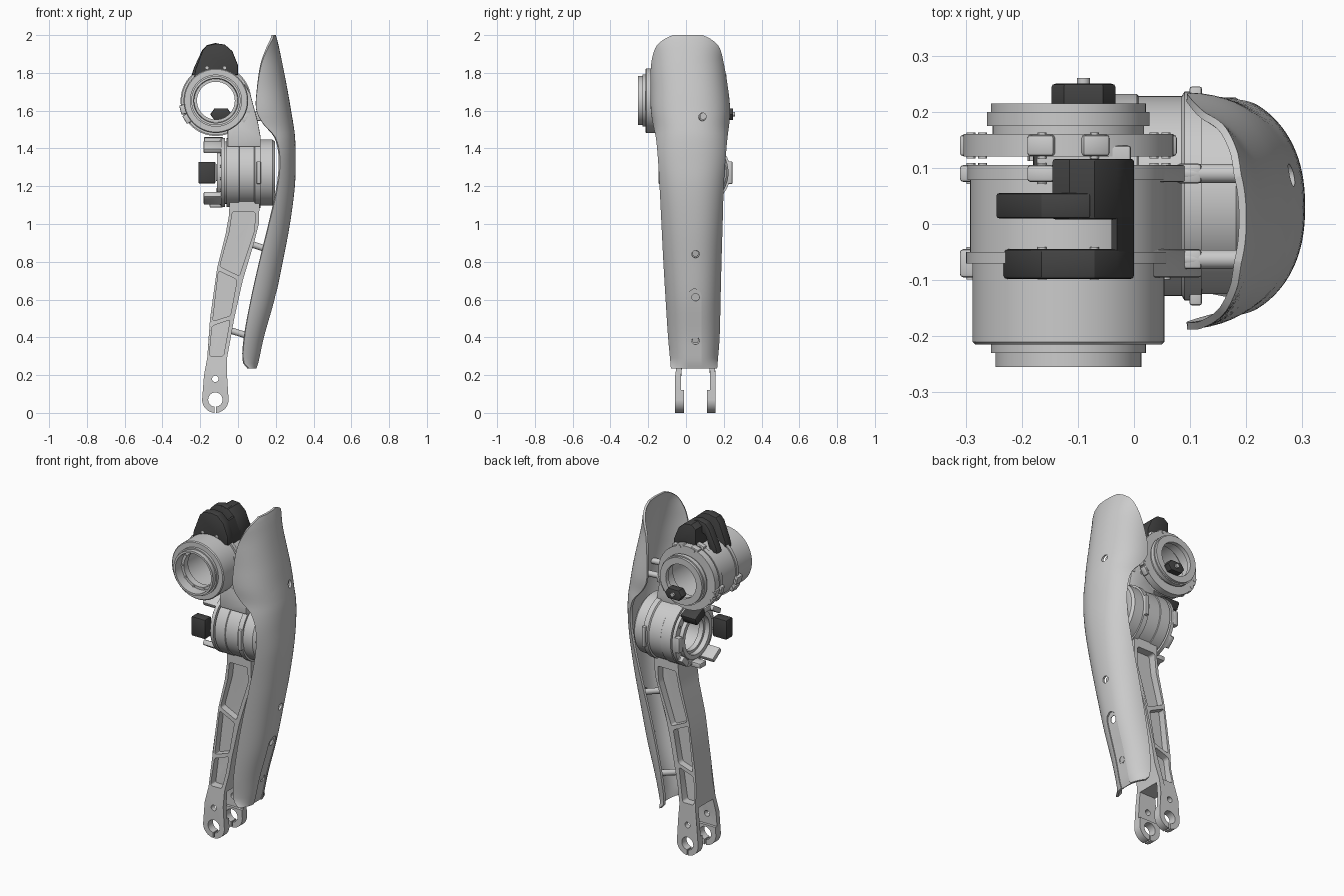
import bpy, bmesh, math
from mathutils import Vector

if "Cube" in bpy.data.objects:
    bpy.data.objects.remove(bpy.data.objects["Cube"])

dark = bpy.data.materials.new("dark_plastic")
dark.diffuse_color = (0.055, 0.055, 0.055, 1)
dark.use_nodes = True
dark.node_tree.nodes["Principled BSDF"].inputs["Base Color"].default_value = dark.diffuse_color


def finish(bm, name, mat=None):
    bmesh.ops.recalc_face_normals(bm, faces=bm.faces)
    me = bpy.data.meshes.new(name)
    bm.to_mesh(me)
    bm.free()
    ob = bpy.data.objects.new(name, me)
    bpy.context.collection.objects.link(ob)
    if mat:
        me.materials.append(mat)
    return ob


def loft(name, rings, wrap=False):
    bm = bmesh.new()
    vs = [[bm.verts.new(p) for p in r] for r in rings]
    n = len(vs[0])
    for i in range(len(vs) if wrap else len(vs) - 1):
        a, b = vs[i], vs[(i + 1) % len(vs)]
        for j in range(n):
            k = (j + 1) % n
            bm.faces.new((a[j], a[k], b[k], b[j]))
    if not wrap:  # close both ends with quads across the section
        for r in (vs[0], vs[-1]):
            for j in range(n // 2 - 1):
                bm.faces.new((r[j], r[j + 1], r[n - 2 - j], r[n - 1 - j]))
    return finish(bm, name)


def lathe(name, prof, axis, c, mat=None, seg=72):
    rings = []
    for i in range(seg):
        a = 2 * math.pi * i / seg
        u, v = math.cos(a), math.sin(a)
        rings.append([(h, c[1] + r * u, c[2] + r * v) if axis == 'X' else
                      (c[0] + r * u, h, c[2] + r * v) for h, r in prof])
    return loft(name, rings, True)


def prism(name, pts, y0, y1, rnd=0, bev=0, mat=None):
    """XZ outline extruded along y; rnd rounds corners, bev rounds the rims."""
    bm = bmesh.new()
    f = bm.faces.new([bm.verts.new((x, y0, z)) for x, z in pts])
    bmesh.ops.extrude_face_region(bm, geom=[f])
    bm.verts.ensure_lookup_table()
    for v in bm.verts[len(pts):]:
        v.co.y = y1
    along = [e for e in bm.edges if abs(e.verts[0].co.y - e.verts[1].co.y) > 1e-5]
    if rnd:
        bmesh.ops.bevel(bm, geom=along, offset=rnd, segments=4, profile=0.5, affect='EDGES')
    if bev:
        rim = [e for e in bm.edges if abs(e.verts[0].co.y - e.verts[1].co.y) < 1e-5]
        bmesh.ops.bevel(bm, geom=rim, offset=bev, segments=2, profile=0.5, affect='EDGES')
    return finish(bm, name, mat)


def rod(name, a, b, r, mat=None, seg=24):
    a, b = Vector(a), Vector(b)
    bm = bmesh.new()
    bmesh.ops.create_cone(bm, cap_ends=True, segments=seg, radius1=r, radius2=r, depth=(b - a).length)
    rot = (b - a).to_track_quat('Z', 'Y')
    for v in bm.verts:
        v.co = rot @ v.co + (a + b) / 2
    return finish(bm, name, mat)


def block(name, c, s, axis='X', ang=0, bev=0.006, mat=None):
    """Bevelled box turned by ang about one axis."""
    bm = bmesh.new()
    bmesh.ops.create_cube(bm, size=1)
    bmesh.ops.scale(bm, verts=bm.verts, vec=s)
    bmesh.ops.bevel(bm, geom=bm.edges[:], offset=bev, segments=2, profile=0.5, affect='EDGES')
    ob = finish(bm, name, mat)
    ob.location = c
    ob.rotation_euler['XYZ'.index(axis)] = ang
    return ob


def cut(ob, cutters):
    for c in cutters:
        m = ob.modifiers.new("cut", 'BOOLEAN')
        m.operation, m.object, m.solver = 'DIFFERENCE', c, 'EXACT'
        bpy.context.view_layer.objects.active = ob
        bpy.ops.object.modifier_apply(modifier=m.name)
        bpy.data.objects.remove(c)


# shin shell: z, rear x, front x, left y, right y
KEYS = [(.235, .06, .10, -.08, .165), (.27, .03, .112, -.083, .168), (.4, .035, .14, -.095, .178),
        (.6, .07, .195, -.108, .183), (.8, .115, .237, -.12, .188), (1.0, .165, .275, -.13, .194),
        (1.2, .21, .301, -.14, .2), (1.35, .222, .305, -.149, .21), (1.46, .197, .302, -.16, .22),
        (1.53, .135, .293, -.175, .229), (1.6, .098, .281, -.186, .234), (1.7, .1, .264, -.188, .225),
        (1.85, .125, .235, -.184, .2), (1.94, .162, .216, -.158, .174),
        (1.98, .184, .206, -.113, .13), (2.0, .191, .2, -.07, .088)]


def key(z):
    n = len(KEYS)
    i = max(k for k in range(n - 1) if KEYS[k][0] <= z + 1e-9)
    a, b = KEYS[i], KEYS[i + 1]
    p, q = KEYS[max(i - 1, 0)], KEYS[min(i + 2, n - 1)]
    h = b[0] - a[0]
    t = (z - a[0]) / h
    out = []
    for j in range(1, 5):
        m0 = h * (b[j] - p[j]) / (b[0] - p[0])
        m1 = h * (q[j] - a[j]) / (q[0] - a[0])
        out.append((2*t**3 - 3*t*t + 1) * a[j] + (t**3 - 2*t*t + t) * m0
                   + (3*t*t - 2*t**3) * b[j] + (t**3 - t*t) * m1)
    return out


def section(z, th=.013, D=.195, e=.88):
    """Oval arc trimmed at the rear edge, then its inward offset."""
    xr, xf, y0, y1 = key(z)
    a0 = math.acos((1 - (xf - xr) / D) ** (1 / e))
    W = (y1 - y0) / 2 / math.sin(a0) ** e
    out = []
    for i in range(33):
        a = a0 * (i / 16 - 1)
        s = math.sin(a)
        out.append(Vector((xf - D * (1 - math.cos(a) ** e),
                           (y0 + y1) / 2 + math.copysign(W * abs(s) ** e, s), z)))
    inner = []
    for i, p in enumerate(out):
        t = (out[min(i + 1, 32)] - out[max(i - 1, 0)]).normalized()
        inner.append(p + th * Vector((-t.y, t.x, 0)))
    return out + inner[::-1]


N = 80
shell = loft("shin_shell", [section(.235 + 1.765 * (1 - (1 - i / N) ** 1.25)) for i in range(N + 1)])
cut(shell, [rod("hole_cutter", (key(z)[1] - .07, y, z + .017), (key(z)[1] + .06, y, z - .017), .02)
            for y, z in ((-.068, 1.5663), (.087, 1.5663), (.0507, .841), (.0507, .611), (.0507, .381))])
groove = []
for i in range(31):
    z = .2 + .455 * i / 30
    w = .037 * math.sqrt(max(1 - (max(z - .618, 0) / .0375) ** 2, .01))
    xf = key(max(z, .235))[1] - max(.235 - z, 0) * .3
    groove.append([(xf - .009, .045 - w, z), (xf + .04, .045 - w, z),
                   (xf + .04, .045 + w, z), (xf - .009, .045 + w, z)])
cut(shell, [loft("groove_cutter", groove)])

# shell mounting rods
for i, (a, b) in enumerate([((.05, .05, .9), (.225, .05, .843)), ((-.06, .05, .443), (.125, .05, .385)),
                            ((.08, -.063, 1.58), (.262, -.063, 1.57)), ((.08, .09, 1.58), (.262, .09, 1.57))]):
    rod(f"shell_rod_{i}", a, b, .017)

# lower leg beam with forked end
arc = [(-.12 + .07 * math.cos(a), .07 + .07 * math.sin(a))
       for a in (math.pi * (1 + i / 24) for i in range(25))]
leg = prism("leg_beam", arc + [(-.058, .2), (-.058, .29), (-.04, .39), (-.02, .5), (.025, .7), (.085, .9),
            (.11, 1.0), (.115, 1.14), (-.045, 1.14), (-.047, 1.05), (-.065, .95), (-.11, .77), (-.148, .5),
            (-.156, .39), (-.163, .29), (-.18, .2)], -.057, .157)
pockets = [[(-.03, 1.065), (.09, 1.065), (.088, .97), (.007, .725), (-.097, .775), (-.045, .96)],
           [(-.103, .752), (-.005, .705), (-.04, .515), (-.134, .485)],
           [(-.137, .46), (-.042, .493), (-.077, .3), (-.152, .3)]]
cutters = [prism("pocket_cutter", p, y0, y1, rnd=.012) for p in pockets
           for y0, y1 in ((-.1, .0), (.1, .2))]
cutters += [prism("fork_cutter", [(-.3, -.1), (.1, -.1), (.1, .14), (-.3, .14)], -.01, .112),
            prism("fork_cutter", [(-.3, .12), (.1, .12), (.1, .28), (-.3, .28)], -.026, .128),
            prism("slit_cutter", [(-.124, -.1), (-.116, -.1), (-.116, .06), (-.124, .06)], -.3, .3)]
cutters += [rod("hole_cutter", (x, -.3, z), (x, .3, z), r) for x, z, r in
            ((-.12, .07, .038), (-.12, .18, .017), (.015, .92, .007), (-.06, .61, .007), (-.12, .38, .007))]
cut(leg, cutters)
for v in leg.data.vertices:  # slimmer waist between fork and knee
    z = v.co.z
    f = 1 - .28 * min(max((z - .22) / .17, 0), 1) + .13 * min(max((z - .9) / .2, 0), 1)
    v.co.y = .05 + (v.co.y - .05) * f

# knee drum, axis along x
K = (0, .05, 1.272)
lathe("knee_drum", [(-.06, .115), (-.06, .182), (.005, .182), (.008, .178), (.085, .178), (.09, .186),
                    (.12, .186), (.12, .115)], 'X', K)
lathe("knee_cap", [(.115, .11), (.115, .175), (.182, .175), (.196, .163), (.196, .13), (.185, .11)], 'X', K)
for s in (-1, 1):
    block(f"knee_ear_{s}", (.11, K[1] + s * .175, K[2]), (.022, .04, .12), bev=.004)
lathe("knee_bearing_ring", [(-.11, .115), (-.11, .14), (-.09, .145), (-.09, .183), (-.07, .183),
                            (-.07, .165), (-.05, .165), (-.05, .1), (-.08, .1), (-.08, .115)], 'X', K)
# lugs on the ring face: angle, radius, x, size, dark?
for i, (deg, r, x, s, d) in enumerate([(65, .165, -.13, (.1, .05, .09), 1), (180, .16, -.165, (.09, .06, .115), 1),
                                       (122, .16, -.132, (.1, .03, .085), 0), (238, .16, -.132, (.1, .03, .085), 0),
                                       (90, .17, -.13, (.1, .03, .06), 0), (270, .17, -.115, (.07, .03, .06), 0),
                                       (0, .165, -.1, (.035, .035, .09), 0), (315, .165, -.1, (.035, .035, .07), 0)]):
    a = math.radians(deg)
    block(f"knee_lug_{i}", (x, K[1] + r * math.cos(a), K[2] + r * math.sin(a)), s, 'X', a,
          mat=dark if d else None)
for i in range(16):
    a = math.radians(22.5 * i + 11)
    y, z = K[1] + .168 * math.cos(a), K[2] + .168 * math.sin(a)
    rod(f"knee_bolt_{i}", (-.096, y, z), (-.08, y, z), .007, seg=12)

# upper housing, axis along y
H = (-.117, 0, 1.653)
lathe("hip_housing", [(-.2, .115), (-.255, .118), (-.255, .13), (-.23, .13), (-.23, .138), (-.215, .138),
                      (-.215, .166), (-.21, .171), (-.07, .171), (-.07, .182), (-.05, .182), (-.05, .175),
                      (.078, .175), (.078, .18), (.105, .18), (.105, .135), (-.16, .135), (-.16, .1),
                      (-.2, .1)], 'Y', H)
lathe("hip_rear_ring", [(.12, .12), (.12, .187), (.16, .187), (.16, .135), (.175, .135), (.175, .145),
                        (.2, .145), (.2, .138), (.215, .138), (.215, .1), (.19, .1), (.19, .12)], 'Y', H)
for y, dy in ((-.07, .05), (.09, .03), (.14, .038)):  # bolted lugs on each flange
    for deg in (75, 105, 195, 212, 328, 345):
        a = math.radians(deg)
        c, s = math.cos(a), math.sin(a)
        block(f"flange_lug_{y}_{deg}", (H[0] + .178 * c, y, H[2] + .178 * s), (.034, dy, .05), 'Y', -a)
        x, z = H[0] + .18 * c, H[2] + .18 * s
        rod(f"flange_bolt_{y}_{deg}", (x, y - dy / 2 - .004, z), (x, y + dy / 2 + .004, z), .008, seg=12)
for i in range(10):
    a = 2 * math.pi * i / 10
    x, z = H[0] + .109 * math.cos(a), H[2] + .109 * math.sin(a)
    rod(f"bore_bolt_{i}", (x, -.206, z), (x, -.19, z), .006, seg=12)

# arm joining housing to knee: two side plates and a web
arm = [(-.055, 1.5), (-.055, 1.41), (.12, 1.41), (.12, 1.46), (.105, 1.54), (.065, 1.69), (.035, 1.74),
       (.03, 1.66), (-.01, 1.53)]
prism("arm_plate_front", arm, -.095, -.045, bev=.004)
prism("arm_plate_rear", arm, .075, .105, bev=.004)
prism("arm_web", [(-.04, 1.49), (-.04, 1.41), (.07, 1.41), (.085, 1.54), (.05, 1.68), (.03, 1.62)], -.05, .08)
for y in (-.063, .09):
    block(f"rod_boss_{y}", (.098, y, 1.57), (.045, .035, .05))

# dark latch on top
arm_out = [(-.245, 1.79), (-.232, 1.83), (-.19, 1.92), (-.165, 1.947), (-.12, 1.958), (-.08, 1.95),
           (-.06, 1.93), (-.055, 1.87), (-.12, 1.9), (-.165, 1.88), (-.2, 1.79)]
solid = [(-.236, 1.76), (-.225, 1.82), (-.187, 1.92), (-.165, 1.945), (-.115, 1.956), (-.07, 1.95),
         (-.03, 1.915), (0, 1.84), (0, 1.79)]
prism("latch_strap", arm_out, .01, .055, bev=.004, mat=dark)
prism("latch_front_arm", solid, -.098, -.045, bev=.006, mat=dark)
spine = [(-.04, 1.79), (-.04, 1.915), (-.03, 1.912), (0, 1.84), (0, 1.78)]
prism("latch_spine", spine, -.06, .03, mat=dark)
prism("latch_rear_block", [(-.145, 1.79), (-.145, 1.93), (-.115, 1.952), (-.07, 1.948), (-.03, 1.913),
                           (0, 1.84), (0, 1.78)], .008, .116, bev=.005, mat=dark)
block("latch_bridge", (-.09, .115, 1.81), (.17, .05, .025))

# dark knob at the rear bore
prism("rear_knob", [(-.147, 1.58), (-.125, 1.55), (-.055, 1.55), (-.033, 1.58), (-.055, 1.612),
                    (-.125, 1.612)], .2, .25, bev=.006, mat=dark)
rod("knob_tip", (-.09, .24, 1.582), (-.09, .26, 1.582), .012)

for ob in bpy.data.objects:
    bpy.ops.object.select_all(action='DESELECT')
    ob.select_set(True)
    bpy.context.view_layer.objects.active = ob
    bpy.ops.object.shade_smooth_by_angle(angle=math.radians(30))
